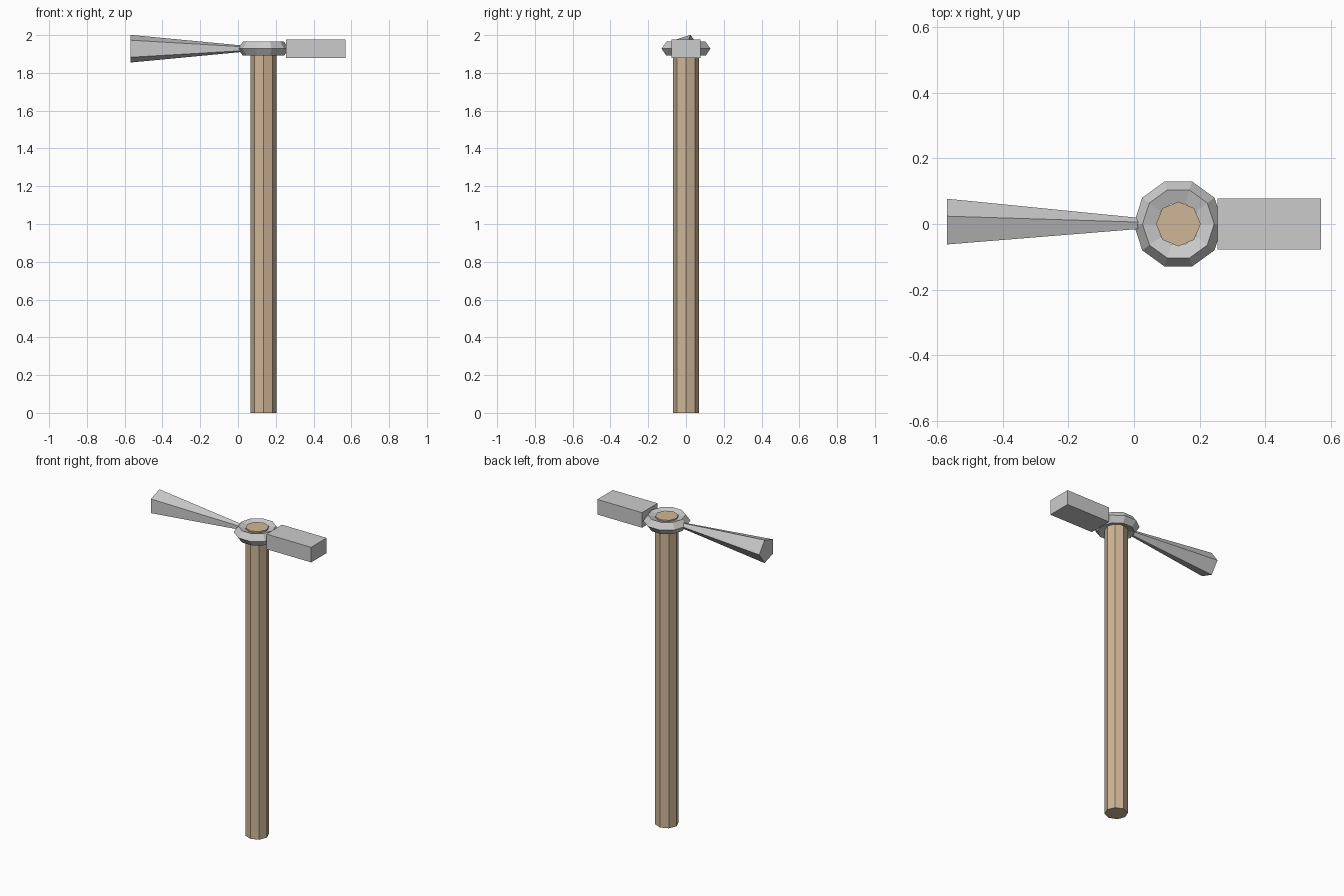
import bpy, bmesh
from math import cos, sin, tau

if "Cube" in bpy.data.objects:
    bpy.data.objects.remove(bpy.data.objects["Cube"])

AXIS_X, HEAD_Z = 0.135, 1.928


def add_object(name, bm):
    bmesh.ops.recalc_face_normals(bm, faces=bm.faces[:])
    mesh = bpy.data.meshes.new(name)
    bm.to_mesh(mesh)
    bm.free()
    obj = bpy.data.objects.new(name, mesh)
    bpy.context.collection.objects.link(obj)
    return obj


def prism(name, sides, start, end, place):
    """Capped taper; start/end are (distance, radius), place maps (distance, a, b) to xyz."""
    bm = bmesh.new()
    rings = [[bm.verts.new(place(d, r * cos(tau * i / sides), r * sin(tau * i / sides)))
              for i in range(sides)] for d, r in (start, end)]
    for i in range(sides):
        j = (i + 1) % sides
        bm.faces.new((rings[0][i], rings[0][j], rings[1][j], rings[1][i]))
    for ring in rings:
        bm.faces.new(ring)
    return add_object(name, bm)


# Wooden handle
handle = prism("handle", 8, (0, 0.068), (1.96, 0.068),
               lambda d, a, b: (AXIS_X + a, b, d))
wood = bpy.data.materials.new("wood")
wood.diffuse_color = (0.62, 0.47, 0.31, 1)
wood.use_nodes = True
wood.node_tree.nodes["Principled BSDF"].inputs["Base Color"].default_value = wood.diffuse_color
handle.data.materials.append(wood)

# Tapered five-sided head, wide end outward
prism("flared_head", 5, (-0.57, 0.077), (0.012, 0.019),
      lambda d, a, b: (d, a, HEAD_Z + b))

# Collar ring around the handle
bpy.ops.mesh.primitive_torus_add(major_segments=10, minor_segments=5,
                                 major_radius=0.097, minor_radius=0.039,
                                 location=(AXIS_X, 0, HEAD_Z))
bpy.context.object.name = "collar"

# Square hammer block
bpy.ops.mesh.primitive_cube_add(size=1, location=(0.4125, 0, HEAD_Z))
block = bpy.context.object
block.name = "hammer_block"
block.scale = (0.315, 0.156, 0.096)
